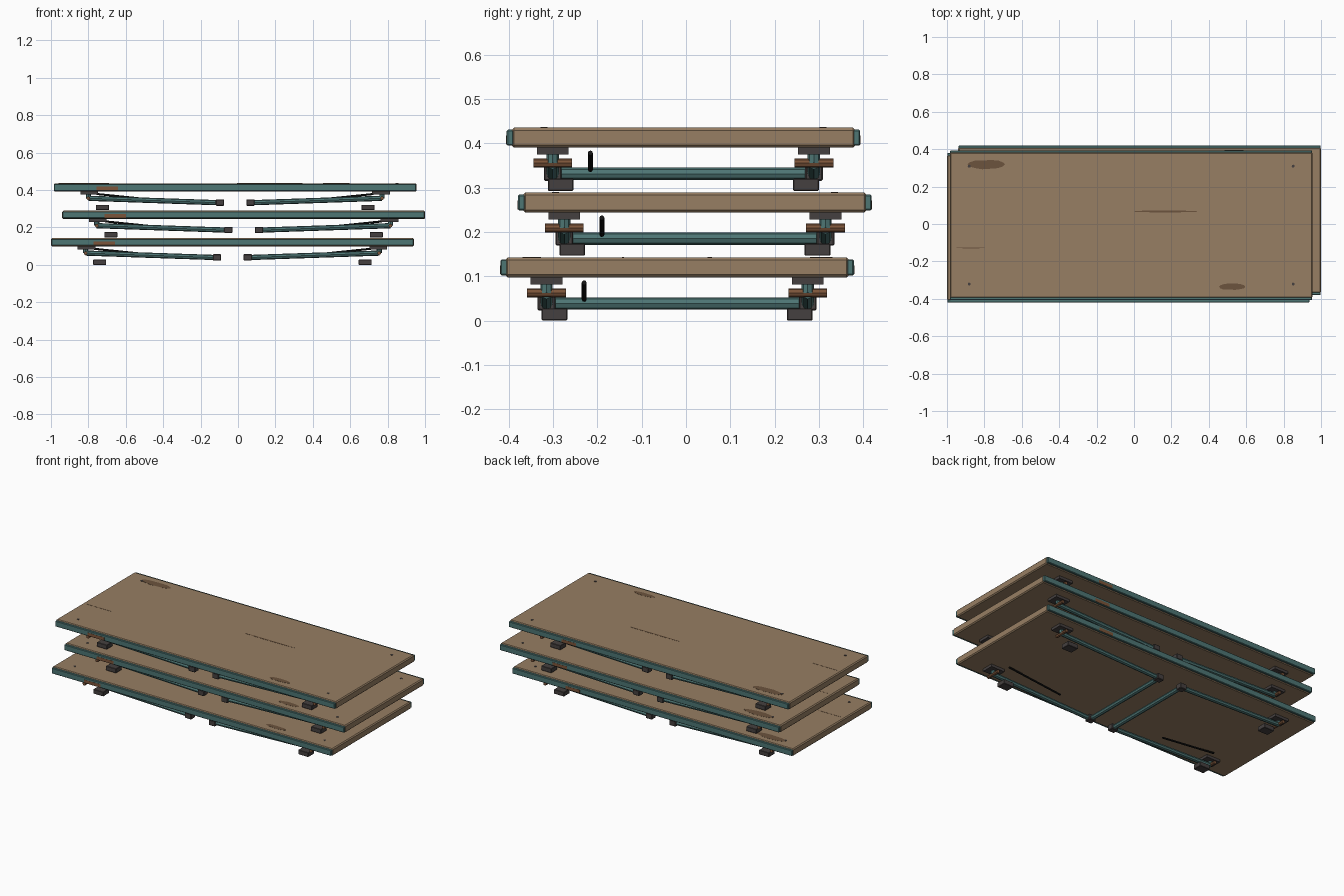
import bpy, bmesh, math, random
from mathutils import Vector

random.seed(4)
if "Cube" in bpy.data.objects:
    bpy.data.objects.remove(bpy.data.objects["Cube"])


def material(name, r, g, b):
    m = bpy.data.materials.new(name)
    m.use_nodes = True
    m.diffuse_color = (r, g, b, 1)
    m.node_tree.nodes["Principled BSDF"].inputs["Base Color"].default_value = (r, g, b, 1)
    return m


WOOD = material("tan wood", .31, .21, .125)
WORN = material("worn wood", .15, .088, .048)
TEAL = material("teal paint", .075, .18, .175)
RUST = material("rust brown", .2, .09, .042)
IRON = material("dark iron", .06, .051, .05)
BLACK = material("black steel", .008, .008, .008)


def finish(bm, name, mat):
    mesh = bpy.data.meshes.new(name)
    bmesh.ops.recalc_face_normals(bm, faces=bm.faces)
    bm.to_mesh(mesh)
    bm.free()
    mesh.materials.append(mat)
    ob = bpy.data.objects.new(name, mesh)
    bpy.context.collection.objects.link(ob)
    return ob


def box(name, mat, center, size, bevel=0):
    bm = bmesh.new()
    bmesh.ops.create_cube(bm, size=1)
    for v in bm.verts:
        v.co = Vector(a * b for a, b in zip(v.co, size)) + Vector(center)
    if bevel:
        bmesh.ops.bevel(bm, geom=bm.edges[:], offset=bevel, segments=1, affect='EDGES')
    return finish(bm, name, mat)


def rod(name, mat, start, end, radius, sides=8):
    a, b = Vector(start), Vector(end)
    bm = bmesh.new()
    bmesh.ops.create_cone(bm, cap_ends=True, segments=sides, radius1=radius,
                          radius2=radius, depth=(b - a).length)
    turn = (b - a).to_track_quat('Z', 'Y').to_matrix()
    for v in bm.verts:
        v.co = turn @ v.co + (a + b) / 2
    return finish(bm, name, mat)


def patch(name, mat, center, length, width, rough=.3):
    # thin irregular plate with pointed ends
    bm = bmesh.new()
    ring = []
    for i in range(14):
        a = math.tau * i / 14
        k = 1 - rough * random.random() * abs(math.sin(a))
        ring.append(bm.verts.new((center[0] + math.cos(a) * length / 2,
                                  center[1] + math.sin(a) * width / 2 * k, center[2])))
    top = bmesh.ops.extrude_face_region(bm, geom=[bm.faces.new(ring)])
    for v in top["geom"]:
        if isinstance(v, bmesh.types.BMVert):
            v.co.z += .001
    return finish(bm, name, mat)


def leg_frame(n, x, y, z, s):
    # s is the end of the table, the frame folds toward the middle
    pivot, inner = x + s * .785, x + s * .08
    for t in (-1, 1):
        ly = y + t * .295
        box(f"{n}_hinge_block", IRON, (x + s * .78, ly, z - .008), (.095, .072, .016))
        rod(f"{n}_hinge_neck", TEAL, (pivot, ly, z - .035), (pivot, ly, z - .015), .014)
        rod(f"{n}_hinge_pin", RUST, (pivot, ly - .044, z - .035), (pivot, ly + .044, z - .035), .01)
        rod(f"{n}_leg", TEAL, (pivot, ly, z - .035), (inner, ly, z - .059), .014)
        box(f"{n}_leg_cap", IRON, (inner + s * .002, ly, z - .058), (.044, .04, .034), .003)
        box(f"{n}_spacer_foot", IRON, (x + s * .71, y + t * .277, z - .0837), (.07, .058, .0276), .002)
    rod(f"{n}_crossbar", TEAL, (inner, y - .295, z - .059), (inner, y + .295, z - .059), .014)
    rod(f"{n}_strut", BLACK, (x + s * .74, y - .21, z - .012), (x + s * .37, y - .21, z - .05), .0055)


def table(n, x, y, z):
    thick = .045
    top = z + thick
    box(f"{n}_board", WOOD, (x, y, z + thick / 2), (1.94, .778, thick), .006)
    # painted side rails
    for t in (-1, 1):
        box(f"{n}_side_rail", TEAL, (x, y + t * .391, z + thick / 2), (1.936, .017, .036), .003)
    # rust marks on the rails
    box(f"{n}_front_rust", RUST, (x - .685, y - .3995, z + .017), (.115, .002, .02))
    box(f"{n}_back_rust", RUST, (x + .55, y + .3995, z + .017), (.1, .002, .02))
    # worn marks and scratches
    for dx, dy, length, width in ((-.775, .325, .2, .055), (.54, -.33, .14, .04),
                                  (.185, .073, .35, .012), (-.86, -.122, .17, .005)):
        patch(f"{n}_worn_mark", WORN, (x + dx, y + dy, top - .0003), length, width)
    # corner screws
    for s in (-1, 1):
        for t in (-1, 1):
            cx, cy = x + s * .866, y + t * .315
            rod(f"{n}_screw", IRON, (cx, cy, top - .002), (cx, cy, top + .0015), .008)
        leg_frame(n, x, y, z, s)


table("lower_table", -.03, -.02, .0975)
table("middle_table", .03, .02, .244)
table("upper_table", -.015, -.006, .3905)
